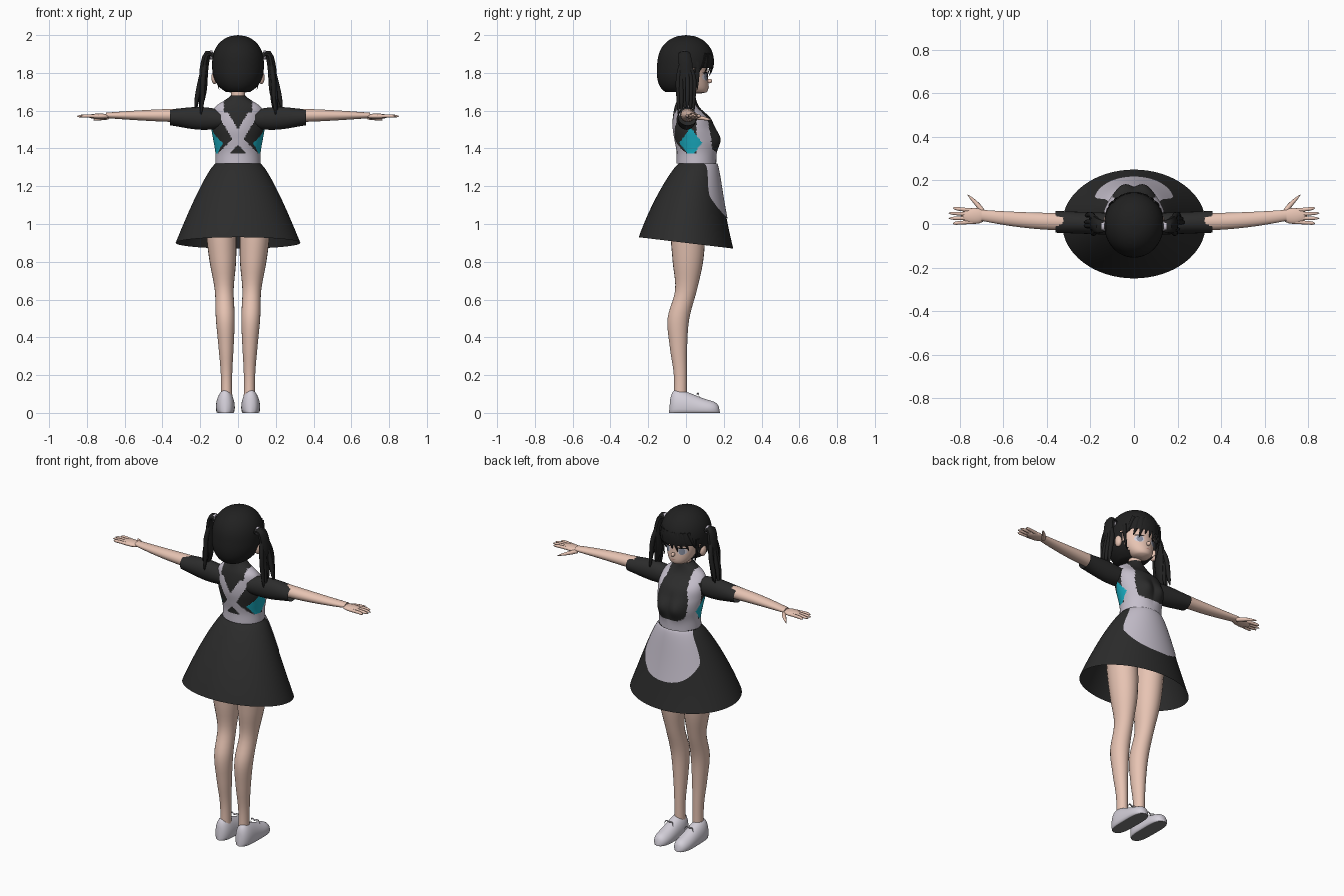
import bpy, bmesh, math, random
from mathutils import Vector

default_cube = bpy.data.objects.get("Cube")
if default_cube:
    bpy.data.objects.remove(default_cube, do_unlink=True)
random.seed(4)


def material(name, red, green, blue):
    mat = bpy.data.materials.new(name)
    mat.use_nodes = True
    mat.diffuse_color = (red, green, blue, 1)
    shader = mat.node_tree.nodes["Principled BSDF"]
    shader.inputs["Base Color"].default_value = (red, green, blue, 1)
    shader.inputs["Roughness"].default_value = 0.8
    return mat


SKIN = material("skin", 0.8, 0.55, 0.45)
HAIR = material("black hair", *[0.015] * 3)
DRESS = material("black cloth", *[0.025] * 3)
APRON = material("apron white", 0.56, 0.52, 0.6)
SHOE = material("shoe white", 0.66, 0.63, 0.7)
SOLE = material("sole grey", *[0.2] * 3)
TEAL = material("teal cloth", 0.01, 0.42, 0.54)
IRIS = material("eye grey", 0.25, 0.28, 0.36)
LIP = material("lip pink", 0.6, 0.3, 0.25)


def through(rows):
    """Smooth curve through evenly spaced rows, as a function of t."""
    def curve(t):
        last = len(rows) - 1
        i = min(int(t * last), last - 1)
        f = t * last - i
        near = [rows[max(0, min(last, i + k))] for k in (-1, 0, 1, 2)]
        return [q + f * ((r - p) / 2 + f * (p - 2.5 * q + 2 * r - s / 2
                + f * (1.5 * (q - r) + (s - p) / 2))) for p, q, r, s in zip(*near)]
    return curve


def finish(name, bm, mats, rule=None):
    """Turn a bmesh into a smooth object, colouring faces by a rule."""
    bmesh.ops.recalc_face_normals(bm, faces=bm.faces)
    bm.normal_update()
    if rule:
        for face in bm.faces:
            face.material_index = rule(face.calc_center_median(), face.normal)
    mesh = bpy.data.meshes.new(name)
    bm.to_mesh(mesh)
    bm.free()
    for mat in mats:
        mesh.materials.append(mat)
    mesh.shade_smooth()
    mesh.set_sharp_from_angle(angle=math.radians(50))
    bpy.context.collection.objects.link(bpy.data.objects.new(name, mesh))


def tube(name, shape, mats, axis="Z", side=1, sides=24, steps=24, caps=True,
         warp=None, cut=None, rule=None):
    """Loft ellipses; shape(t) gives x, y, z and two radii."""
    bm = bmesh.new()
    rings = []
    rows = [shape(i / steps) for i in range(steps + 1)]
    for i, (x, y, z, ra, rb) in enumerate(rows):
        if axis == "path":
            ahead, behind = rows[min(i + 1, steps)], rows[max(i - 1, 0)]
            along = (Vector(ahead[:3]) - Vector(behind[:3])).normalized()
            u = along.cross(Vector((0, 1, 0))).normalized()
            v = u.cross(along)
        else:
            u, v = [Vector([float(c == a) for c in "XYZ"]) for a in "XYZ" if a != axis]
        ring = []
        for k in range(sides):
            a = math.tau * k / sides
            p = Vector((x, y, z)) + u * max(ra, 0.001) * math.cos(a) + v * max(rb, 0.001) * math.sin(a)
            p = warp(p) if warp else p
            ring.append(bm.verts.new((p.x * side, p.y, p.z)))
        rings.append(ring)
    for low, high in zip(rings, rings[1:]):
        for k in range(sides):
            bm.faces.new((low[k - 1], low[k], high[k], high[k - 1]))
    if caps:
        bm.faces.new(rings[0])
        bm.faces.new(rings[-1])
    if cut:
        gone = [face for face in bm.faces if cut(face.calc_center_median())]
        bmesh.ops.delete(bm, geom=gone, context="FACES")
    finish(name, bm, mats, rule)


def strand(name, points, width, mat, side=1, flat=1, taper=2, swell=0):
    """Tapered lock or finger along a few points."""
    path = through(points)

    def shape(t):
        r = width * (1 - t ** taper) * (1 - swell + 2 * swell * t)
        return (*path(t), r, r * flat)
    tube(name, shape, [mat], "path", side, sides=10, steps=12)


def ball(name, mat, centre, size):
    bm = bmesh.new()
    bmesh.ops.create_uvsphere(bm, u_segments=16, v_segments=10, radius=1)
    for v in bm.verts:
        v.co = Vector(centre) + Vector(size) * v.co
    finish(name, bm, [mat])


def front_y(shape, x, z):
    """Front surface of an upright loft at x and z."""
    low, high = shape(0)[2], shape(1)[2]
    _, cy, _, rx, ry = shape((z - low) / (high - low))
    return cy + ry * math.sqrt(max(0, 1 - (x / rx) ** 2))


def patch(name, shape, mat, cx, middle, half_height, half_width, lift, warp=None, cells=32):
    """Thin plate on the front of an upright loft; half_width(s), s from -1 to 1."""
    bm = bmesh.new()
    grid = []
    for i in range(cells + 1):
        s = -math.cos(math.pi * i / cells)
        z = middle + half_height * s
        line = []
        for j in range(cells + 1):
            x = cx + half_width(s) * (2 * j / cells - 1)
            p = Vector((x, front_y(shape, x, z) + lift, z))
            line.append(bm.verts.new(warp(p) if warp else p))
        grid.append(line)
    for low, high in zip(grid, grid[1:]):
        for j in range(cells):
            bm.faces.new((low[j + 1], low[j], high[j], high[j + 1]))
    finish(name, bm, [mat])


def oval(width):
    return lambda s: width * math.sqrt(max(0.001, 1 - s * s))


# Bodice: half width, back and front from waist to collar
outline = through([(0.12, -0.05, 0.16), (0.12, -0.05, 0.16), (0.13, -0.06, 0.16), (0.14, -0.07, 0.15),
                   (0.14, -0.07, 0.13), (0.12, -0.06, 0.07), (0.04, -0.04, 0.05)])


def bodice(t):
    width, back, front = outline(t)
    return 0, (back + front) / 2, 1.32 + 0.36 * t, width, (front - back) / 2


def bust(p):
    if p.y > 0.05:
        p.y += 0.03 * math.exp(-((abs(p.x) - 0.05) / 0.05) ** 2 - ((p.z - 1.45) / 0.06) ** 2)
    return p


def bodice_colour(c, normal):
    x, z = abs(c.x), c.z
    if z < 1.375:
        return 1
    if abs(c.y - 0.025) / 0.06 + abs(z - 1.43) / 0.08 < 1 and x > 0.08:
        return 2
    if z > 1.59:
        return int(0.075 < x < 0.135)
    if c.y > 0.055:
        panel = 0.1 - max(0, z - 1.5) / 4
        drop = max(0, 1.5 - z) / 0.12
        return int((x / panel) ** 4 + drop ** 4 > 1)
    if c.y < 0.02:
        line = (z - 1.45) * 0.6 if z > 1.45 else 1.45 - z
        return int(abs(x - line) < 0.03)
    return 0


tube("bodice", bodice, [DRESS, APRON, TEAL], sides=128, steps=60, warp=bust, rule=bodice_colour)


# Skirt with a sloping hem, and the apron lying on it
def skirt(t):
    flare = t ** 0.8
    return 0, 0.06 * (1 - t) ** 2, 1.32 - 0.42 * t, 0.12 + 0.21 * flare, 0.1 + 0.15 * flare


def hem(p):
    p.z -= 0.12 * p.y * ((1.32 - p.z) / 0.42) ** 2
    return p


def apron_width(s):
    t = (1 - s) / 2
    return (0.115 + 0.08 * min(1, t * 1.6)) * max(0.001, 1 - t ** 4) ** 0.4


tube("skirt", skirt, [DRESS], sides=64, caps=False, warp=hem)
patch("apron", skirt, APRON, 0, 1.18, 0.14, apron_width, 0.005, hem)


# Head, face and neck
def head(t):
    r = 0.12 * t ** 0.3
    return 0, 0.07 * (1 - t) ** 2, 1.69 + 0.21 * t, r, r


tube("head", head, [SKIN], sides=32, steps=32)
tube("neck", lambda t: (0, 0.01, 1.62 + t / 8, 0.036, 0.036), [SKIN], steps=1)
ball("nose", SKIN, (0, 0.124, 1.757), (0.01, 0.015, 0.012))
patch("mouth", head, LIP, 0, 1.726, 0.003, oval(0.014), 0.002, cells=8)


# Hair cap with an opening for the face, and a fringe
def hair_cap(t):
    r = math.sqrt(max(0, 1 - abs(1.9 * t - 0.9) ** 2.4))
    return 0, -0.04 * (1 - t) ** 4, 1.7 + 0.3 * t, 0.137 * r, 0.15 * r


tube("hair_cap", hair_cap, [HAIR], sides=64, steps=48,
     cut=lambda c: c.y > 0.045 and c.z < 1.825)
for i in range(9):
    x = (i - 4) * 0.026
    lock = [(x * spread, front_y(hair_cap, x * spread, z) - 0.006, z)
            for spread, z in ((0.8, 1.9), (1, 1.84), (1.1, 1.78 + i % 3 / 80))]
    strand(f"fringe_{i + 1}", lock, 0.018, HAIR, flat=0.4)


# Rules shared by both sides
def sleeve(t):
    return 0.09 + 0.27 * t, 0.01 * t, 1.555 + 0.01 * t, 0.05, 0.05 + 0.01 * math.sin(4 * t)


def arm(t):
    return 0.28 + 0.42 * t, 0.01 + 0.03 * t * t, 1.575, 0.04 - 0.015 * t * t, 0.036 - 0.022 * t ** 1.5


leg_line = through([(0.01, 0.08), (0.01, 0.08), (0.01, 0.07), (0, 0.05),
                    (-0.04, 0.05), (-0.04, 0.04), (-0.03, 0.03), (-0.03, 0.03)])


def leg(t):
    y, r = leg_line(t)
    return 0.06 + 0.04 * (1 - t) ** 2, y, 1.1 - 1.05 * t, r, r * 1.15


def shoe(t):
    end = abs(2 * t - 1)
    height = (0.06 + 0.035 * (1 + math.cos(math.pi * t))) * math.sqrt(1 - end ** 8)
    width = 0.05 * math.sqrt(1 - end ** 4)
    return 0.067, 0.27 * t - 0.09, height * 0.3, width, height * 0.7


def flatten(p):
    p.z = max(p.z, 0)
    return p


for side, label in ((1, "left"), (-1, "right")):
    # Face details and ears
    eye = side * 0.047
    patch(label + "_eye_white", head, SHOE, eye, 1.78, 0.02, oval(0.024), 0.002, cells=12)
    patch(label + "_iris", head, IRIS, eye, 1.78, 0.02, oval(0.015), 0.004, cells=12)
    patch(label + "_lashes", head, HAIR, eye, 1.8, 0.004, oval(0.027), 0.005, cells=12)
    ball(label + "_ear", SKIN, (side * 0.124, 0.015, 1.775), (0.017, 0.024, 0.034))
    strand(label + "_side_lock", [(0.12, 0.06, 1.86), (0.115, 0.06, 1.79), (0.1, 0.06, 1.71)],
           0.008, HAIR, side, flat=2)

    # Pigtail: a thick lock, loose strands and a hair tie
    strand(label + "_pigtail", [(0.12, -0.01, 1.88), (0.16, -0.01, 1.9), (0.18, 0, 1.82),
                                (0.185, 0, 1.7), (0.2, 0, 1.6)],
           0.026, HAIR, side, flat=1.7, taper=3, swell=0.5)
    for i in range(6):
        out, y = random.uniform(-0.01, 0.035), (i - 2.5) * 0.016
        strand(f"{label}_loose_strand_{i + 1}",
               [(0.165, -0.01, 1.9), (0.185 + out / 3, y, 1.78), (0.19 + out, y, 1.67),
                (0.2 + out, y, random.uniform(1.56, 1.62))],
               0.015, HAIR, side, taper=3, swell=0.3)
    tube(label + "_hair_tie", lambda t: (0.136 + t / 80, -0.01, 1.895, 0.024, 0.024),
         [APRON], "X", side, steps=1)

    # Arm, sleeve and hand
    tube(label + "_sleeve", sleeve, [DRESS], "X", side, caps=False)
    tube(label + "_arm", arm, [SKIN], "X", side)
    ball(label + "_palm", SKIN, (side * 0.735, 0.037, 1.57), (0.06, 0.037, 0.015))
    for i in range(4):
        spread = i - 1.5
        base, tip = 0.036 - 0.018 * spread, 0.038 - 0.024 * spread
        strand(f"{label}_finger_{i + 1}", [(0.74, base, 1.57), (0.8, (base + tip) / 2, 1.572),
                                           (0.855 - 0.01 * spread ** 2, tip, 1.57)],
               0.009, SKIN, side, taper=6)
    strand(label + "_thumb", [(0.69, 0.05, 1.565), (0.72, 0.09, 1.56), (0.765, 0.135, 1.55)],
           0.012, SKIN, side, taper=3)

    # Leg and shoe with lace loops
    tube(label + "_leg", leg, [SKIN], side=side, steps=35)
    tube(label + "_shoe", shoe, [SHOE, SOLE], "Y", side, sides=32, steps=40, warp=flatten,
         rule=lambda c, normal: int(normal.z < -0.9 and c.z < 0.003))
    for k, end in ((-1, "inner"), (1, "outer")):
        strand(f"{label}_{end}_lace", [(0.067, 0.06, 0.1), (0.067 + k * 0.02, 0.065, 0.105),
                                       (0.067 + k * 0.03, 0.07, 0.085)], 0.004, SHOE, side)
